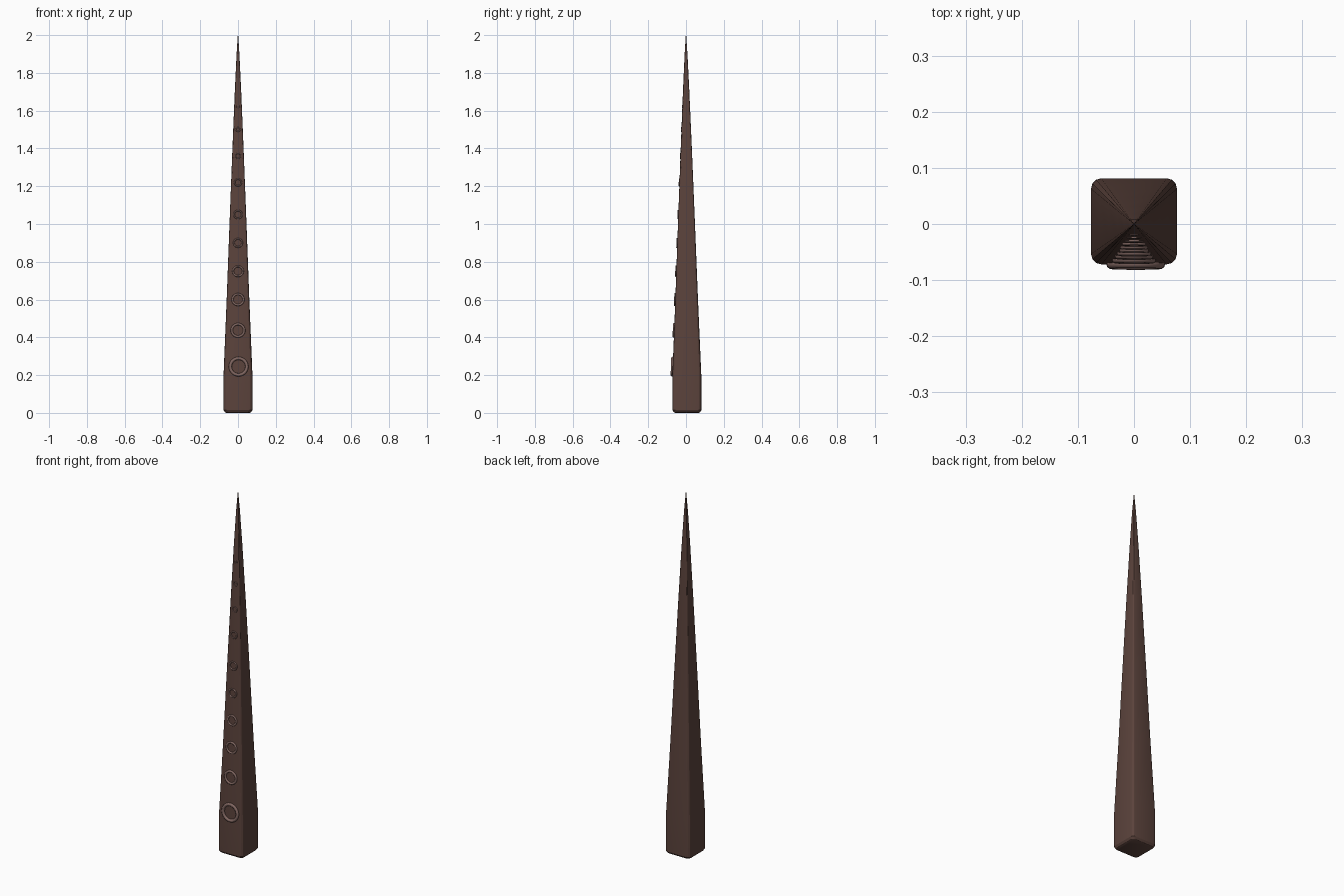
import bpy, bmesh, math
from mathutils import Matrix

if "Cube" in bpy.data.objects:
    bpy.data.objects.remove(bpy.data.objects["Cube"])


def material(name, color):
    m = bpy.data.materials.new(name)
    m.diffuse_color = (*color, 1)
    m.use_nodes = True
    m.node_tree.nodes["Principled BSDF"].inputs["Base Color"].default_value = m.diffuse_color
    return m


brown = material("dark brown", (0.105, 0.056, 0.045))
pale = material("dusty pink brown", (0.22, 0.135, 0.12))

# Half width of the tapering square body at each height
PROFILE = [(0.0, 0.062), (0.004, 0.070), (0.015, 0.0765), (0.2, 0.0765), (0.6, 0.060),
           (1.0, 0.045), (1.4, 0.0295), (1.7, 0.017), (1.9, 0.0075), (2.0, 0.001)]
BASE_Y = 0.005


def half_width(z):
    for (z0, w0), (z1, w1) in zip(PROFILE, PROFILE[1:]):
        if z <= z1:
            return w0 + (w1 - w0) * (z - z0) / (z1 - z0)
    return 0.0


def centre_y(z):
    return BASE_Y * (1 - z / 2)


def finish(bm, name, mat, angle):
    bmesh.ops.recalc_face_normals(bm, faces=bm.faces)
    mesh = bpy.data.meshes.new(name)
    bm.to_mesh(mesh)
    bm.free()
    obj = bpy.data.objects.new(name, mesh)
    bpy.context.collection.objects.link(obj)
    mesh.materials.append(mat)
    bpy.ops.object.select_all(action='DESELECT')
    obj.select_set(True)
    bpy.context.view_layer.objects.active = obj
    bpy.ops.object.shade_smooth_by_angle(angle=math.radians(angle))
    return obj


# Body: rounded square sections lofted from the base to the tip
bm = bmesh.new()
rings = []
for z, w in PROFILE:
    r = w * 0.24
    ring = []
    for corner in range(4):
        a0 = corner * math.pi / 2
        sx = 1 if corner in (0, 3) else -1
        sy = 1 if corner in (0, 1) else -1
        for k in range(4):
            a = a0 + k * math.pi / 6
            ring.append(bm.verts.new((sx * (w - r) + r * math.cos(a),
                                      centre_y(z) + sy * (w - r) + r * math.sin(a), z)))
    rings.append(ring)
for low, high in zip(rings, rings[1:]):
    for i in range(len(low)):
        j = (i + 1) % len(low)
        bm.faces.new((low[i], low[j], high[j], high[i]))
bm.faces.new(rings[0][::-1])
bm.faces.new(rings[-1])
finish(bm, "tapered_body", brown, 25)

# Suckers: rings lying on the front face, shrinking toward the tip
SUCKERS = [(0.245, 0.044), (0.437, 0.033), (0.60, 0.029), (0.75, 0.026), (0.90, 0.022),
           (1.05, 0.021), (1.22, 0.018), (1.36, 0.014), (1.50, 0.011), (1.62, 0.008)]
MAJOR, MINOR = 28, 10
for n, (z, radius) in enumerate(SUCKERS):
    tube = radius * 0.19
    bm = bmesh.new()
    grid = []
    for i in range(MAJOR):
        a = 2 * math.pi * i / MAJOR
        loop = []
        for k in range(MINOR):
            b = 2 * math.pi * k / MINOR
            d = radius + tube * math.cos(b)
            loop.append(bm.verts.new((d * math.cos(a), tube * math.sin(b), d * math.sin(a))))
        grid.append(loop)
    for i in range(MAJOR):
        for k in range(MINOR):
            i2, k2 = (i + 1) % MAJOR, (k + 1) % MINOR
            bm.faces.new((grid[i][k], grid[i2][k], grid[i2][k2], grid[i][k2]))
    front = centre_y(z) - half_width(z)
    bm.transform(Matrix.Translation((0.003 if n == 0 else 0, front - tube * 0.2, z))
                 @ Matrix.Rotation(math.radians(-2.2), 4, 'X'))
    finish(bm, f"sucker_{n + 1}", pale, 60)
